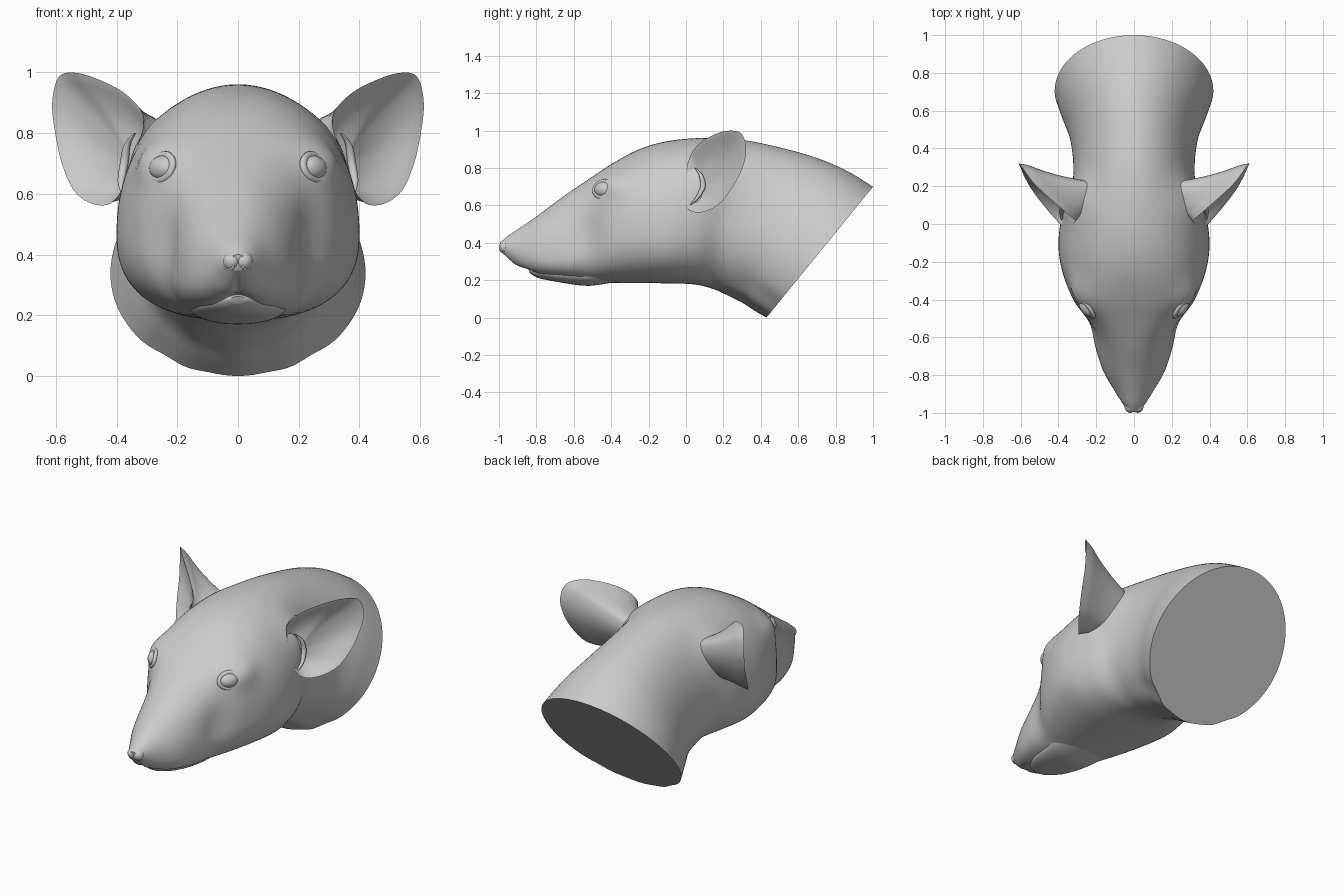
import bpy, bmesh, math
from math import sin, cos, pi, exp
from mathutils import Vector, Matrix
from mathutils.bvhtree import BVHTree

if "Cube" in bpy.data.objects:
    bpy.data.objects.remove(bpy.data.objects["Cube"])


def spline(pts, steps, closed=False):
    """Catmull-Rom through points of any dimension."""
    n, out = len(pts), []
    for i in range(n if closed else n - 1):
        pick = (lambda k: pts[k % n]) if closed else (lambda k: pts[max(0, min(n - 1, k))])
        p0, p1, p2, p3 = (pick(i + k) for k in (-1, 0, 1, 2))
        for s in range(steps):
            t = s / steps
            out.append([.5 * (2 * b + (c - a) * t + (2 * a - 5 * b + 4 * c - d) * t * t
                              + (3 * b - a - 3 * c + d) * t ** 3)
                        for a, b, c, d in zip(p0, p1, p2, p3)])
    if not closed:
        out.append(list(pts[-1]))
    return out


def skin(bm, rings):
    """Bridge rings of points and cap both ends."""
    vr = [[bm.verts.new(p) for p in r] for r in rings]
    n = len(vr[0])
    for a, b in zip(vr, vr[1:]):
        for j in range(n):
            bm.faces.new((a[j], a[(j + 1) % n], b[(j + 1) % n], b[j]))
    bm.faces.new(vr[0])
    bm.faces.new(vr[-1])


def finish(name, bm, mirror=False):
    bmesh.ops.recalc_face_normals(bm, faces=bm.faces)
    me = bpy.data.meshes.new(name)
    bm.to_mesh(me)
    ob = bpy.data.objects.new(name, me)
    bpy.context.collection.objects.link(ob)
    if mirror:
        ob.modifiers.new("mirror", 'MIRROR').use_mirror_merge = False
    bpy.ops.object.select_all(action='DESELECT')
    ob.select_set(True)
    bpy.context.view_layer.objects.active = ob
    bpy.ops.object.shade_smooth_by_angle(angle=math.radians(50))
    return ob


def section_rings(sections, steps=6, n=96):
    """Sections: top y,z / bottom y,z / half width / widest level / roundness above, below."""
    rings = []
    for ty, tz, by, bz, w, mid, et, eb in spline(sections, steps):
        ring = []
        for j in range(n):
            a = 2 * pi * j / n
            e = et if cos(a) > 0 else eb
            x = w * math.copysign(abs(sin(a)) ** (2 / e), sin(a))
            c = math.copysign(abs(cos(a)) ** (2 / e), cos(a))
            f = mid + c * ((1 - mid) if c > 0 else mid)
            ring.append(Vector((x, by + (ty - by) * f, bz + (tz - bz) * f)))
        rings.append(ring)
    return rings


def blob(p, c, r):
    return exp(-sum(((a - b) / s) ** 2 for a, b, s in zip(p, c, r)))


# Head and neck: one loft from nose to tilted neck cut
head = section_rings([
    (-.995, .400, -.990, .350, .030, .5, 2, 2),
    (-.95, .438, -.94, .300, .064, .5, 2, 2),
    (-.88, .485, -.88, .256, .105, .43, 2, 2.3),
    (-.78, .555, -.78, .228, .162, .36, 2, 2.8),
    (-.65, .652, -.65, .210, .207, .34, 2.1, 3),
    (-.52, .740, -.52, .192, .248, .42, 2.5, 2.7),
    (-.40, .820, -.40, .186, .322, .43, 2.5, 2.5),
    (-.25, .900, -.25, .185, .380, .41, 2.2, 2.5),
    (-.10, .943, -.10, .183, .400, .38, 2.1, 2.5),
    (.08, .960, .04, .178, .378, .40, 2.05, 2.4),
    (.28, .953, .14, .155, .328, .42, 2, 2.2),
    (.48, .915, .22, .120, .322, .43, 2, 2.1),
    (.68, .860, .30, .080, .342, .46, 2, 2),
    (.85, .790, .37, .035, .385, .48, 2, 2),
    (1.0, .700, .43, .000, .420, .48, 2, 2)])
for ring in head:
    for p in ring:
        side = 1 if p.x > 0 else -1
        q = Vector((abs(p.x), p.y, p.z))
        # brow, hollow before the eye, ear root
        p.x += side * min(1, q.x / .08) * (.042 * blob(q, (.27, -.40, .73), (.12, .11, .09))
                                           - .018 * blob(q, (.24, -.56, .46), (.1, .09, .12))
                                           + .03 * blob(q, (.31, .13, .78), (.12, .12, .16)))
        # split upper lip, raised in the middle
        if p.y < -.7:
            p.y += .025 * exp(-(q.x / .016) ** 2) * blob(q, (0, -.9, .29), (1, .1, .05))
            p.z += .028 * blob(q, (0, -.84, .24), (.055, .08, .04))
        # throat folds, pushed along the cut plane
        fold = .007 * blob(q, (.22, .38, .08), (.15, .22, .12)) * (1 - cos(q.x * 38)) * (q.z < .4)
        p += Vector((0, .63, .77)) * fold
bm = bmesh.new()
skin(bm, head)
tree = BVHTree.FromBMesh(bm)
finish("head_and_neck", bm)

# Lower jaw tucked between the lips
bm = bmesh.new()
skin(bm, section_rings([
    (-.845, .262, -.835, .238, .025, .5, 2, 2),
    (-.80, .275, -.79, .212, .075, .6, 2, 2.2),
    (-.70, .270, -.70, .193, .125, .6, 2, 2.3),
    (-.55, .280, -.55, .171, .155, .6, 2, 2.2),
    (-.45, .300, -.45, .178, .17, .6, 2, 2.2),
    (-.25, .340, -.25, .215, .16, .5, 2, 2)], 5, 48))
finish("lower_jaw", bm)

# Eyeballs and lids, set on the head surface
hit, _, _, _ = tree.ray_cast(Vector((1, -.45, .69)), Vector((-1, 0, 0)))
look = Vector((.76, -.58, .28)).normalized()
u = Vector((0, 0, 1)).cross(look).normalized()
v = look.cross(u)
frame = Matrix((u, v, look)).transposed().to_4x4()
bm = bmesh.new()
bmesh.ops.create_uvsphere(bm, u_segments=28, v_segments=16, radius=1,
                          matrix=Matrix.Translation(hit - look * .016) @ frame
                          @ Matrix.Diagonal((.056, .041, .036, 1)))
finish("eye", bm, True)

bm = bmesh.new()
lid = []
for i in range(41):
    a = 2 * pi * i / 40
    d = u * cos(a) * .056 + v * sin(a) * .042
    out = d.normalized()
    lid.append([hit - look * .012 + d + out * cos(b) * .014 + look * sin(b) * .011
                for b in (2 * pi * k / 10 for k in range(10))])
skin(bm, lid)
bmesh.ops.delete(bm, geom=[f for f in bm.faces if len(f.verts) > 4], context='FACES')
bmesh.ops.remove_doubles(bm, verts=bm.verts, dist=1e-5)
finish("eyelid", bm, True)

# Nose pad lobes and nostril rims
bm = bmesh.new()
bmesh.ops.create_uvsphere(bm, u_segments=24, v_segments=14, radius=1,
                          matrix=Matrix.Translation((.020, -.966, .378))
                          @ Matrix.Diagonal((.030, .034, .032, 1)))
finish("nose_pad", bm, True)
bm = bmesh.new()
skin(bm, [[Vector((.030 + .014 * cos(a) + r * cos(a) * cos(b), -.980 + .012 * cos(a) + .005 * sin(b),
                   .362 + .010 * sin(a) + r * sin(a) * cos(b)))
           for b in (2 * pi * k / 8 for k in range(8))]
          for r, a in ((.005, 1.2 + 4.4 * i / 20) for i in range(21))])
finish("nostril_rim", bm, True)

# Ears: rim curve, outer shell narrowing to a stalk on the head, inner bowl
rim = [Vector(p) for p in spline([
    (.31, .015, .845), (.36, .06, .92), (.44, .13, .968), (.53, .215, .998), (.59, .295, .985),
    (.612, .322, .90), (.602, .302, .80), (.58, .25, .70), (.54, .18, .61), (.48, .10, .567),
    (.42, .03, .568), (.38, -.01, .62), (.345, -.005, .72)], 5, True)]
mid = sum(rim, Vector()) / len(rim)
face = Vector((.8, -.6, 0))


def ear_ring(t, centre, spread, power, gap, bulge):
    move = (Vector(centre) - mid) * t - face * (gap * min(1, t * 12) + bulge * sin(pi * t))
    return [mid + move + Vector((p - mid)[k] * (1 + (spread[k] - 1) * t ** power) for k in range(3))
            for p in rim]


rings = [ear_ring(t, (.21, .135, .71), (.2, .45, .5), .75, .016, -.012)
         for t in (1, .9, .8, .7, .6, .5, .4, .3, .2, .12, .06, .02)]
rings += [ear_ring(t, (.355, .09, .70), (.06, .06, .12), 1, -.003, .02)
          for t in (0, .03, .07, .13, .2, .3, .4, .5, .6, .7, .8, .9, 1)]
bm = bmesh.new()
skin(bm, rings)
finish("ear", bm, True)

# Small fold at the ear opening
bm = bmesh.new()
path = [Vector(p) for p in spline([(.34, .05, .80), (.365, .08, .76), (.375, .09, .70),
                                   (.385, .06, .64), (.38, .02, .60)], 6)]
fold_rings = []
for i, p in enumerate(path):
    r = .004 + .010 * sin(pi * i / (len(path) - 1))
    fold_rings.append([p + Vector((cos(b), sin(b), 0)) * r for b in (2 * pi * k / 12 for k in range(12))])
skin(bm, fold_rings)
finish("ear_fold", bm, True)
